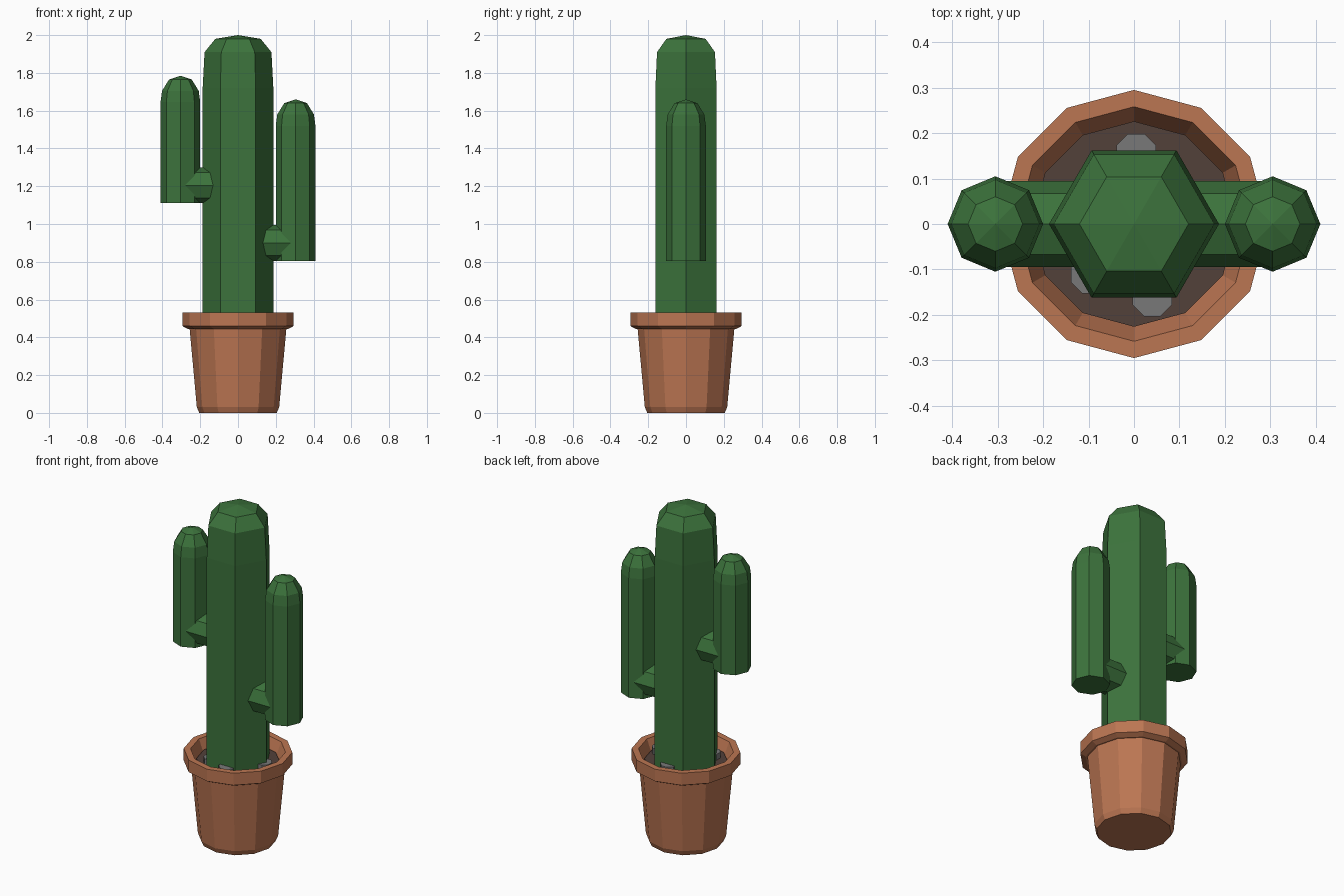
import bpy, bmesh, math
from mathutils import Matrix

if "Cube" in bpy.data.objects:
    bpy.data.objects.remove(bpy.data.objects["Cube"])


def material(name, rgb):
    m = bpy.data.materials.new(name)
    m.diffuse_color = (*rgb, 1)
    m.use_nodes = True
    m.node_tree.nodes["Principled BSDF"].inputs["Base Color"].default_value = m.diffuse_color
    return m


green = material("cactus green", (0.045, 0.17, 0.045))
clay = material("terracotta", (0.50, 0.18, 0.085))
earth = material("dark soil", (0.085, 0.052, 0.042))
grey = material("stone grey", (0.19, 0.19, 0.19))


def lathe(name, profile, sides, mat, matrix=Matrix(), turn=0.0):
    """Revolve (radius, z) points around z; radius 0 makes a pole."""
    bm = bmesh.new()
    rings = []
    for r, z in profile:
        if r == 0:
            rings.append([bm.verts.new((0, 0, z))] * sides)
        else:
            angles = [turn + 2 * math.pi * i / sides for i in range(sides)]
            rings.append([bm.verts.new((r * math.cos(a), r * math.sin(a), z)) for a in angles])
    for low, high in zip(rings, rings[1:]):
        for i in range(sides):
            j = (i + 1) % sides
            quad = list(dict.fromkeys((low[i], low[j], high[j], high[i])))
            bm.faces.new(quad)
    bm.transform(matrix)
    bmesh.ops.recalc_face_normals(bm, faces=bm.faces)
    mesh = bpy.data.meshes.new(name)
    bm.to_mesh(mesh)
    bm.free()
    mesh.materials.append(mat)
    obj = bpy.data.objects.new(name, mesh)
    bpy.context.collection.objects.link(obj)
    return obj


# Pot with rim and inner wall
lathe("pot", [(0, 0), (0.205, 0), (0.218, 0.03), (0.256, 0.445), (0.266, 0.445),
              (0.295, 0.46), (0.295, 0.532), (0.258, 0.532), (0.222, 0.44), (0, 0.44)], 12, clay)

# Soil
lathe("soil", [(0, 0.43), (0.222, 0.43), (0.226, 0.475), (0, 0.475)], 12, earth)

# Stones on the soil
for i, (x, y) in enumerate([(0.005, 0.155), (0.04, -0.16), (-0.095, -0.11), (0.17, 0.0)]):
    lathe(f"stone_{i + 1}", [(0, 0.45), (0.047, 0.45), (0.047, 0.51), (0, 0.51)], 8, grey,
          Matrix.Translation((x, y, 0)), math.pi / 8)

# Trunk
lathe("trunk", [(0, 0.45), (0.187, 0.45), (0.187, 1.72), (0.177, 1.91), (0.12, 1.98), (0, 2.0)],
      6, green)

# Arms, each with a stub joining it to the trunk
for side, label, z in ((-1, "left", 1.205), (1, "right", 0.9)):
    top = z + (0.58 if side < 0 else 0.76)
    lathe(f"{label}_arm",
          [(0, z - 0.095), (0.105, z - 0.095), (0.105, top - 0.14), (0.097, top - 0.08),
           (0.06, top - 0.02), (0, top)], 8, green, Matrix.Translation((side * 0.305, 0, 0)))
    lathe(f"{label}_arm_joint", [(0, 0.1), (0.095, 0.1), (0.095, 0.3), (0, 0.3)], 8, green,
          Matrix.Translation((0, 0, z)) @ Matrix.Rotation(side * math.pi / 2, 4, 'Y'))
